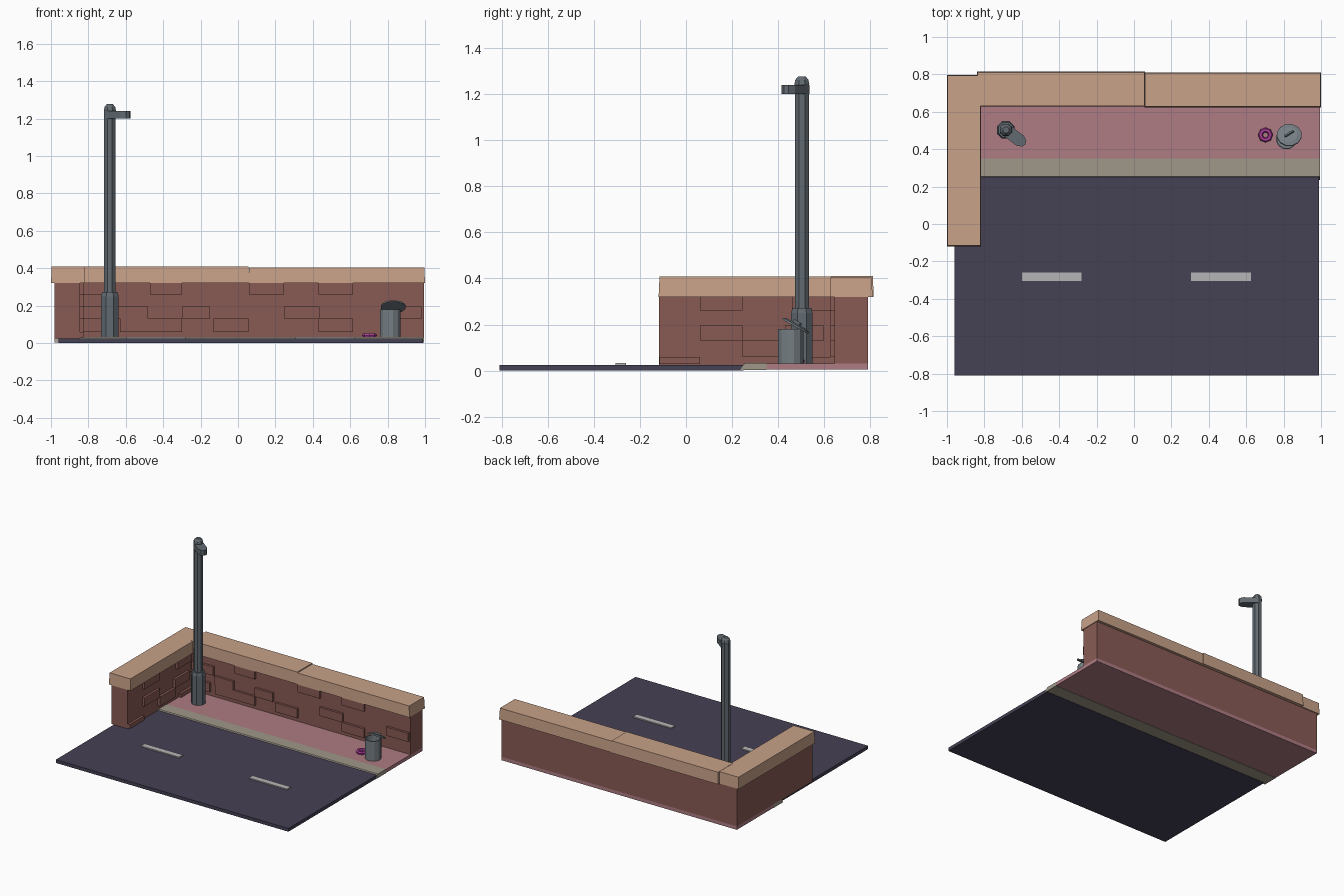
import bpy, bmesh, math
from mathutils import Matrix, Vector

if "Cube" in bpy.data.objects:
    bpy.data.objects.remove(bpy.data.objects["Cube"])


def mat(name, r, g, b):
    m = bpy.data.materials.new(name)
    m.diffuse_color = (r, g, b, 1)
    m.use_nodes = True
    m.node_tree.nodes["Principled BSDF"].inputs["Base Color"].default_value = m.diffuse_color
    return m


BRICK = mat("brick", .25, .105, .09)
STONE = mat("coping_stone", .58, .36, .25)
ASPHALT = mat("asphalt", .06, .052, .09)
PAVING = mat("paving", .42, .20, .23)
KERB = mat("kerb_stone", .35, .31, .25)
PAINT = mat("road_paint", .47, .46, .46)
IRON = mat("iron", .12, .145, .165)
TIN = mat("tin", .18, .21, .23)
PINK = mat("pink_glaze", .45, .05, .36)


def finish(name, bm, m):
    bmesh.ops.recalc_face_normals(bm, faces=bm.faces)
    me = bpy.data.meshes.new(name)
    bm.to_mesh(me)
    bm.free()
    me.materials.append(m)
    ob = bpy.data.objects.new(name, me)
    bpy.context.collection.objects.link(ob)
    return ob


def add_box(bm, x0, x1, y0, y1, z0, z1, taper=0):
    """Box; taper draws the top edges inwards."""
    vs = bmesh.ops.create_cube(bm, size=1)["verts"]
    for v in vs:
        t = taper if v.co.z > 0 else 0
        v.co = (x1 - t if v.co.x > 0 else x0 + t,
                y1 - t if v.co.y > 0 else y0 + t,
                z1 if v.co.z > 0 else z0)


def box(name, m, *dims, taper=0):
    bm = bmesh.new()
    add_box(bm, *dims, taper=taper)
    return finish(name, bm, m)


def extrude(name, m, pts, vec):
    """Closed 3D outline pushed along a vector."""
    bm = bmesh.new()
    f = bm.faces.new([bm.verts.new(p) for p in pts])
    new = bmesh.ops.extrude_face_region(bm, geom=[f], use_keep_orig=True)["geom"]
    for v in new:
        if isinstance(v, bmesh.types.BMVert):
            v.co += Vector(vec)
    return finish(name, bm, m)


def lathe(name, m, profile, sides, loc, rot=None):
    """Rings of (radius, height), closed at both ends."""
    bm = bmesh.new()
    rings = [[bm.verts.new((r * math.cos((i + .5) * math.tau / sides),
                            r * math.sin((i + .5) * math.tau / sides), z))
              for i in range(sides)] for r, z in profile]
    for a, b in zip(rings, rings[1:]):
        for i in range(sides):
            j = (i + 1) % sides
            bm.faces.new((a[i], a[j], b[j], b[i]))
    bm.faces.new(rings[0])
    bm.faces.new(rings[-1])
    ob = finish(name, bm, m)
    ob.matrix_world = Matrix.Translation(loc) @ (rot or Matrix())
    return ob


# Ground: road, kerb, pavement, lane dashes
box("road", ASPHALT, -.96, .99, -.81, .25, 0, .025)
extrude("kerb", KERB, [(-.98, .235, .002), (-.98, .255, .032),
                       (-.98, .35, .032), (-.98, .35, .002)], (1.975, 0, 0))
box("pavement", PAVING, -.98, .995, .35, .79, .004, .03)
for i, x in enumerate((-.6, .305)):
    box(f"lane_dash_{i + 1}", PAINT, x, x + .32, -.305, -.26, .02, .033)

# Walls
box("back_wall", BRICK, -.98, .995, .645, .79, .028, .33)
box("side_wall", BRICK, -.98, -.845, -.117, .785, .025, .33)

# Raised bricks: (start, end, course) along each wall
course = [(.028, .06), (.06, .13), (.13, .195), (.195, .26), (.26, .325)]
back = [(-.47, -.30, 4), (.06, .245, 4), (.43, .615, 4), (-.83, -.65, 3),
        (-.64, -.48, 2), (-.63, -.30, 1), (-.30, -.15, 2), (-.13, .055, 1),
        (.245, .435, 2), (.43, .615, 1), (.80, .985, 2), (-.83, -.68, 1)]
side = [(.06, .245, 4), (.06, .245, 2), (.245, .43, 1), (-.115, .06, 0),
        (.43, .60, 2), (.46, .63, 4), (.50, .645, 0)]
bm = bmesh.new()
for a, b, c in back:
    add_box(bm, a, b, .628, .66, *course[c])
finish("back_wall_bricks", bm, BRICK)
bm = bmesh.new()
for a, b, c in side:
    add_box(bm, -.86, -.827, a, b, *course[c])
finish("side_wall_bricks", bm, BRICK)

# Coping stones
box("side_coping", STONE, -1, -.818, -.119, .797, .32, .408, taper=.004)
box("back_coping_left", STONE, -.84, .06, .627, .815, .32, .41, taper=.004)
box("back_coping_right", STONE, .055, 1, .624, .81, .32, .405, taper=.004)

# Street lamp
LAMP = (-.685, .503, 0)
lathe("lamp_post", IRON, [(.051, .03), (.051, .25), (.044, .272), (.033, .272),
                          (.033, 1.235), (.035, 1.245), (.031, 1.262), (.018, 1.277)], 8, LAMP)
rot = Matrix.Rotation(math.radians(-37), 4, 'Z')
outline = [(-.01, -.033), (.095, -.033), (.122, -.02), (.13, 0),
           (.122, .02), (.095, .033), (-.01, .033)]
extrude("lamp_head", IRON,
        [Vector(LAMP) + rot @ Vector((x, y, 1.20)) for x, y in outline], (0, 0, .041))

# Dustbin with a tilted lid
lathe("bin_body", TIN, [(.057, .03), (.057, .18), (.05, .18), (.05, .045)], 12, (.815, .455, 0))
tilt = Matrix.Rotation(math.radians(-29), 4, 'X')
LID = Vector((.83, .475, .193))
lathe("bin_lid", TIN, [(.067, -.003), (.067, .005), (.045, .012)], 12, LID, tilt)
handle = box("bin_lid_handle", IRON, -.028, .028, -.005, .005, .008, .024)
handle.matrix_world = Matrix.Translation(LID) @ tilt @ Matrix.Rotation(math.radians(35), 4, 'Z')

# Dropped ring doughnut
bpy.ops.mesh.primitive_torus_add(major_segments=8, minor_segments=6, major_radius=.027,
                                 minor_radius=.013, location=(.703, .476, .041))
ring = bpy.context.object
ring.name = "doughnut"
ring.data.materials.append(PINK)
